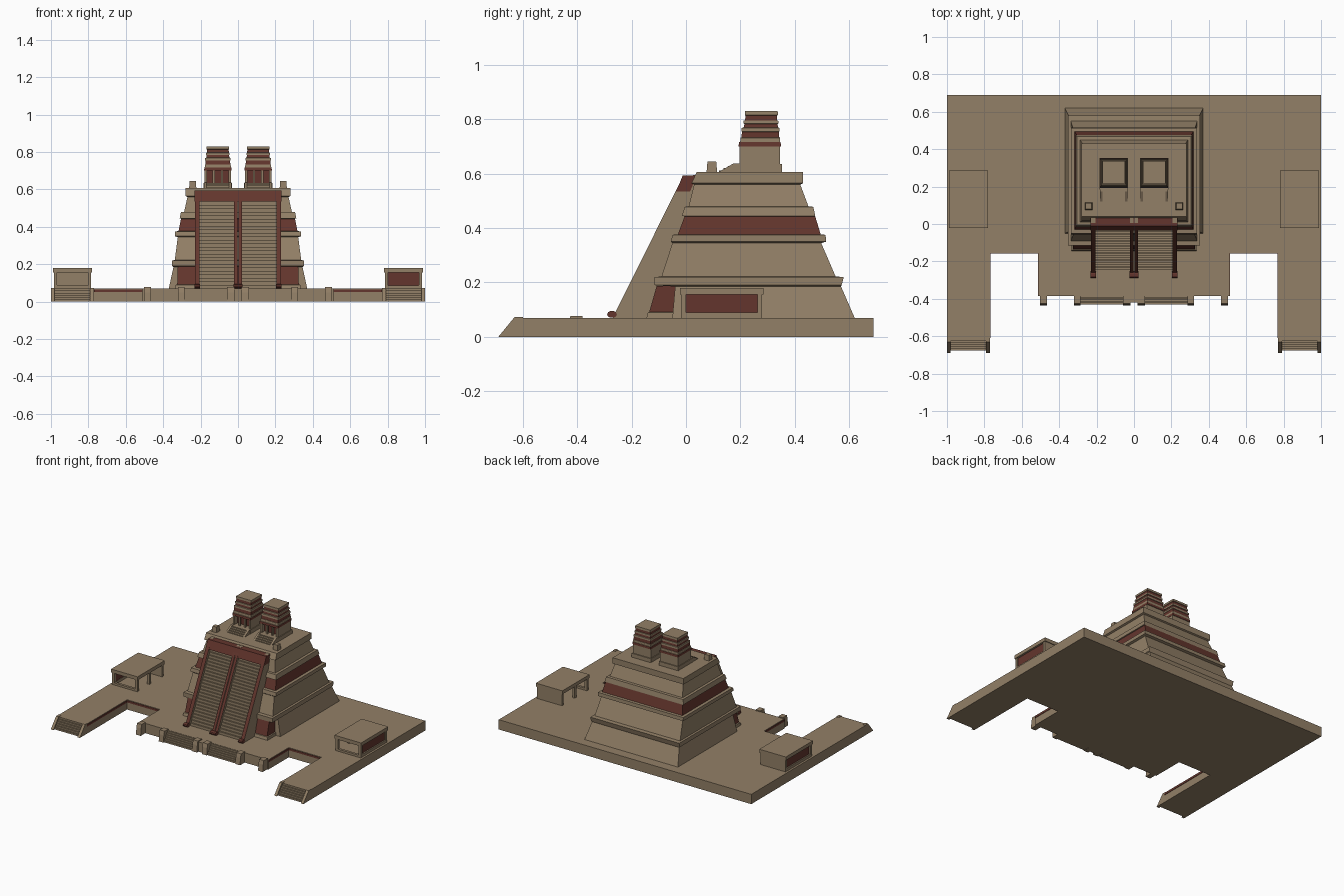
import bpy, bmesh, math

if "Cube" in bpy.data.objects:
    bpy.data.objects.remove(bpy.data.objects["Cube"])


def material(name, col):
    m = bpy.data.materials.new(name)
    m.diffuse_color = (*col, 1)
    m.use_nodes = True
    m.node_tree.nodes["Principled BSDF"].inputs["Base Color"].default_value = m.diffuse_color
    return m


STONE = material("tan stone", (0.29, 0.215, 0.135))
RED = material("dark red paint", (0.125, 0.036, 0.026))


def finish(name, bm, front_red=False, red_faces=(), base=STONE):
    bmesh.ops.recalc_face_normals(bm, faces=bm.faces[:])
    for f in bm.faces:
        if f in red_faces or (front_red and f.normal.y < -0.5):
            f.material_index = 1
    me = bpy.data.meshes.new(name)
    bm.to_mesh(me)
    bm.free()
    me.materials.append(base)
    me.materials.append(RED)
    ob = bpy.data.objects.new(name, me)
    bpy.context.collection.objects.link(ob)
    return ob


def stack(name, rings, cx=0, red=(), base=STONE):
    """Stacked rectangles (half width, y0, y1, z); red lists painted layers."""
    bm = bmesh.new()
    loops = [[bm.verts.new(p) for p in ((cx - h, a, z), (cx + h, a, z), (cx + h, b, z), (cx - h, b, z))]
             for h, a, b, z in rings]
    painted = set()
    for i in range(len(loops) - 1):
        for k in range(4):
            n = (k + 1) % 4
            f = bm.faces.new((loops[i][k], loops[i][n], loops[i + 1][n], loops[i + 1][k]))
            if i in red:
                painted.add(f)
    bm.faces.new(loops[0])
    bm.faces.new(loops[-1])
    return finish(name, bm, red_faces=painted, base=base)


def box(name, x0, x1, y0, y1, z0, z1, mat=STONE):
    h = abs(x1 - x0) / 2
    return stack(name, [(h, y0, y1, z0), (h, y0, y1, z1)], (x0 + x1) / 2, base=mat)


def prism(name, pts, x0, x1, front_red=False, mat=STONE):
    """Extrude a (y, z) outline along x."""
    bm = bmesh.new()
    a = [bm.verts.new((x0, y, z)) for y, z in pts]
    b = [bm.verts.new((x1, y, z)) for y, z in pts]
    bm.faces.new(a)
    bm.faces.new(b)
    for i in range(len(a)):
        j = (i + 1) % len(a)
        bm.faces.new((a[i], a[j], b[j], b[i]))
    return finish(name, bm, front_red, base=mat)


def stairs(name, x0, x1, y0, y1, z0, z1, n, back):
    pts = [(y0, z0)]
    for i in range(n):
        y, z = y0 + (y1 - y0) * i / n, z0 + (z1 - z0) * (i + 1) / n
        pts += [(y, z), (y0 + (y1 - y0) * (i + 1) / n, z)]
    pts += [(back, z1), (back, z0)]
    return prism(name, pts, x0, x1)


# platform with two forward arms and a central apron
half = [(0.51, -0.385), (0.51, -0.155), (0.77, -0.155), (0.77, -0.61), (1, -0.61), (1, 0.69)]
outline = half + [(-x, y) for x, y in reversed(half)]
bm = bmesh.new()
face = bm.faces.new([bm.verts.new((x, y, 0)) for x, y in outline])
up = bmesh.ops.extrude_face_region(bm, geom=[face])["geom"]
bmesh.ops.translate(bm, vec=(0, 0, 0.07), verts=[v for v in up if isinstance(v, bmesh.types.BMVert)])
if not any(abs(f.calc_center_median().z) < 1e-5 for f in bm.faces):
    bm.faces.new([v for v in bm.verts if v.co.z < 0.01])
finish("platform", bm)

# pyramid: sloped tiers with projecting bands, one painted tier
stack("pyramid", [
    (.37, -.05, .62, .07), (.345, -.04, .57, .185), (.352, -.115, .572, .19), (.352, -.115, .58, .22),
    (.338, -.09, .55, .222), (.322, -.05, .497, .345), (.338, -.055, .515, .35), (.338, -.05, .513, .375),
    (.318, -.03, .495, .377), (.305, -.005, .475, .443), (.312, -.015, .475, .445), (.305, -.005, .468, .478),
    (.288, .01, .45, .48), (.27, .03, .42, .56), (.282, .02, .43, .565), (.28, .04, .43, .607)], red=(8,))
stack("pyramid_front_base", [(.335, -.145, .1, .07), (.333, -.14, .1, .09), (.325, -.135, .1, .092),
                             (.322, -.108, .1, .187)], red=(2,))

# great double staircase
for s in (-1, 1):
    stairs("stair_flight", s * 0.02, s * 0.21, -0.245, 0.015, 0.07, 0.59, 28, 0.08)
    for cx, w in ((0.218, 0.013), (0.0115, 0.0095)):
        x0, x1 = s * cx - w, s * cx + w
        prism("stair_balustrade", [(-.268, .07), (-.262, .085), (-.01, .592), (.07, .597), (.07, .07)],
              x0, x1, front_red=True)
        ring = [(-.272 + .018 * math.cos(t * math.pi / 5), .083 + .013 * math.sin(t * math.pi / 5))
                for t in range(10)]
        prism("balustrade_head", ring, x0 - 0.002, x1 + 0.002, mat=RED)
prism("stair_top_band", [(-.036, .535), (-.012, .593), (.04, .593), (.015, .535)], -.232, .232, mat=RED)

# twin temples with small steps, porch pillars and banded roofs
for s in (-1, 1):
    c = s * 0.108
    box("temple_plinth", c - .076, c + .076, .185, .352, .6, .635)
    stairs("temple_steps", c - .06, c + .06, .122, .185, .605, .635, 4, .2)
    for k in (-1, 1):
        prism("temple_step_rail", [(.118, .605), (.175, .638), (.2, .638), (.2, .605)],
              c + k * .06, c + k * .074)
        box("temple_side_wall", c + k * .057, c + k * .071, .197, .345, .635, .702)
        box("porch_pillar", c + k * .016, c + k * .027, .2, .213, .635, .702)
    box("temple_back_wall", c - .06, c + .06, .235, .345, .635, .702)
    box("temple_doorway", c - .057, c + .057, .229, .235, .635, .702, RED)
    stack("temple_roof", [
        (.073, .193, .349, .70), (.072, .195, .348, .716), (.070, .199, .346, .717), (.069, .201, .345, .732),
        (.067, .203, .343, .733), (.066, .206, .341, .754), (.068, .203, .344, .755), (.067, .205, .343, .768),
        (.062, .212, .339, .77), (.060, .215, .336, .783), (.064, .211, .34, .784), (.063, .212, .339, .795),
        (.059, .217, .335, .796), (.058, .219, .334, .814), (.061, .216, .338, .815), (.060, .217, .337, .83)],
        c, red=(0, 4, 8, 12))
    # corner posts at the stair head
    stack("corner_post", [(.02, .075, .115, .6), (.016, .079, .111, .645)], s * .242)

# side pavilions: open to the front and the court, painted outer walls
for s in (-1, 1):
    xi, xo = s * .785, s * .985
    box("pavilion_roof", s * .78, s * .99, -.022, .285, .155, .18)
    box("pavilion_back_wall", xi, xo, .262, .28, .07, .16)
    box("pavilion_outer_wall", s * .968, s * .976, -.0, .27, .07, .16, RED)
    box("pavilion_sill", s * .966, xo, -.018, .28, .07, .09)
    for x in (s * .785, s * .967):
        for y in (-.018, .262):
            box("pavilion_pillar", x, x + s * .018, y, y + .018, .07, .16)
    box("pavilion_pillar", xi, s * .803, .12, .138, .07, .16)
    box("pavilion_front_sill", xi, xo, -.018, 0, .07, .085)
    if s > 0:
        box("pavilion_inner_panel", .803, .968, .255, .262, .08, .156, RED)

# stairs down from the arms and the central apron
for s in (-1, 1):
    stairs("arm_stairs", s * .79, s * .98, -.675, -.615, 0, .07, 6, -.6)
    for x in (.77, .98):
        prism("arm_stair_rail", [(-.69, 0), (-.63, .073), (-.6, .073), (-.6, 0)], s * x, s * (x + .02))
    stairs("apron_stairs", s * .06, s * .285, -.43, -.385, 0, .068, 6, -.37)
    for x0, x1 in ((.02, .058), (.285, .322), (.465, .502)):
        prism("apron_block", [(-.437, 0), (-.432, .05), (-.425, .077), (-.38, .077), (-.38, 0)],
              s * x0, s * x1)
    # painted line on the court walls
    box("court_line", s * .51, s * .77, -.158, -.154, .052, .066, RED)
    box("court_line_side", s * .509, s * .513, -.385, -.155, .052, .066, RED)
    box("court_line_arm", s * .767, s * .771, -.61, -.155, .052, .066, RED)
box("apron_center_block", -.02, .02, -.42, -.38, 0, .07)
